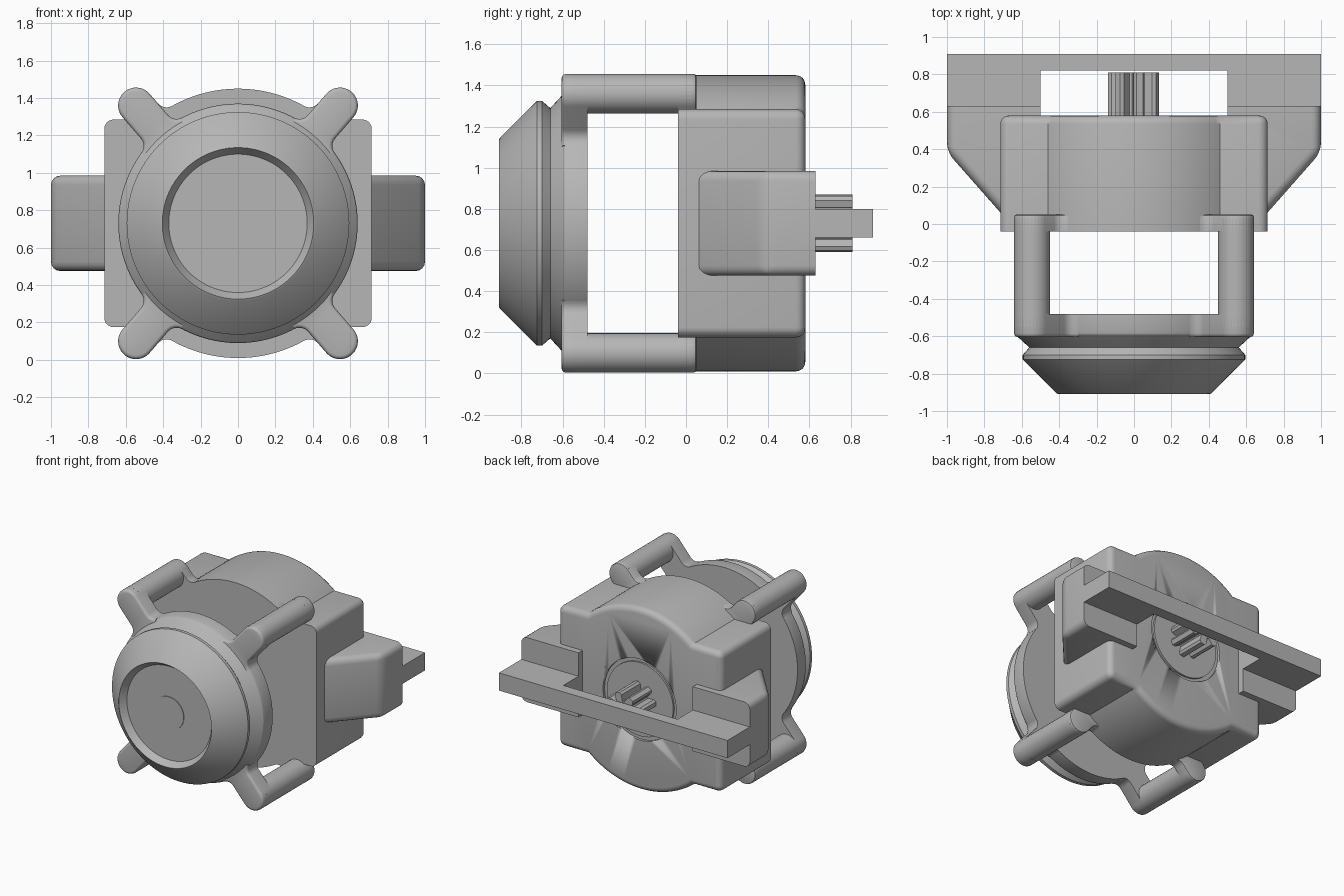
import bpy, bmesh, math
from math import sin, cos, pi, sqrt, atan2, radians

if "Cube" in bpy.data.objects:
    bpy.data.objects.remove(bpy.data.objects["Cube"])

CZ = 0.73  # height of the main axis
gray = bpy.data.materials.new("medium_gray")
gray.diffuse_color = (0.47, 0.47, 0.47, 1)
gray.use_nodes = True
gray.node_tree.nodes["Principled BSDF"].inputs["Base Color"].default_value = gray.diffuse_color


def finish(name, bm, angle=35):
    bmesh.ops.remove_doubles(bm, verts=bm.verts, dist=1e-5)
    bmesh.ops.recalc_face_normals(bm, faces=bm.faces)
    me = bpy.data.meshes.new(name)
    bm.to_mesh(me)
    bm.free()
    me.materials.append(gray)
    ob = bpy.data.objects.new(name, me)
    bpy.context.collection.objects.link(ob)
    bpy.ops.object.select_all(action='DESELECT')
    ob.select_set(True)
    bpy.context.view_layer.objects.active = ob
    bpy.ops.object.shade_smooth_by_angle(angle=radians(angle))
    return ob


def extrude(points, vec):
    """Closed 3D outline swept along a vector."""
    bm = bmesh.new()
    face = bm.faces.new([bm.verts.new(p) for p in points])
    r = bmesh.ops.extrude_face_region(bm, geom=[face])
    verts = [v for v in r['geom'] if isinstance(v, bmesh.types.BMVert)]
    bmesh.ops.translate(bm, verts=verts, vec=vec)
    bmesh.ops.recalc_face_normals(bm, faces=bm.faces)
    return bm


def prism(pts, y0, y1):
    """Outline in x, z (about the axis) swept from y0 to y1."""
    return extrude([(x, y0, z + CZ) for x, z in pts], (0, y1 - y0, 0))


def bevel(bm, rule, size, seg=4):
    edges = [e for e in bm.edges if rule(*[v.co for v in e.verts])]
    bmesh.ops.bevel(bm, geom=edges, offset=size, segments=seg,
                    profile=0.5, affect='EDGES', clamp_overlap=True)


def arc(cx, cz, r, a0, a1, n):
    return [(cx + r * cos(a0 + (a1 - a0) * i / n),
             cz + r * sin(a0 + (a1 - a0) * i / n)) for i in range(n + 1)]


def lathe(name, profile, n=96):
    """Profile of (radius, y) turned about the y axis."""
    bm = bmesh.new()
    vs = [bm.verts.new((r, y, CZ)) for r, y in profile]
    es = [bm.edges.new(p) for p in zip(vs, vs[1:])]
    bmesh.ops.spin(bm, geom=vs + es, cent=(0, 0, CZ), axis=(0, 1, 0),
                   angle=2 * pi, steps=n)
    return finish(name, bm, 25)


# Main housing: drum merged with a rounded box
R, W, H, C = 0.72, 0.715, 0.555, 0.05
a = math.asin(H / R)
half = arc(W - C, H - C, C, 0, pi / 2, 6) + arc(0, 0, R, a, pi - a, 40) \
    + arc(-W + C, H - C, C, pi / 2, pi, 6)
bm = prism(half + [(-x, -z) for x, z in half], -0.04, 0.58)
bevel(bm, lambda p, q: p.y > 0.57 and q.y > 0.57, 0.045)
housing = finish("housing", bm)

# Shallow round recess in the back of the housing
cutter = finish("recess_cutter", prism(arc(0, 0, 0.32, 0, 2 * pi, 64)[:-1], 0.56, 0.7))
mod = housing.modifiers.new("recess", 'BOOLEAN')
mod.operation, mod.object, mod.solver = 'DIFFERENCE', cutter, 'EXACT'
bpy.context.view_layer.objects.active = housing
bpy.ops.object.modifier_apply(modifier="recess")
bpy.data.objects.remove(cutter)
lathe("back_collar", [(0.29, 0.55), (0.29, 0.575), (0, 0.575)])

# Front cap: flange, groove, cone and dished face
lathe("front_cap", [(0, -0.865), (0.13, -0.865), (0.13, -0.86), (0.37, -0.86),
                    (0.405, -0.91), (0.415, -0.905), (0.595, -0.725),
                    (0.595, -0.7), (0.56, -0.66), (0.62, -0.605),
                    (0.635, -0.59), (0.64, -0.575), (0.64, -0.48), (0, -0.48)])

# Four diagonal arms joined by rods
TIP, RAD, FIL = 0.833, 0.096, 0.06
DIR = atan2(0.63, 0.545)


def arm_outline(ring, sx, sz):
    u = sqrt((ring + FIL) ** 2 - (RAD + FIL) ** 2)
    end = atan2(-(RAD + FIL), -u)             # toward the ring centre
    side = arc(u, RAD + FIL, FIL, -pi / 2, end, 6)
    pts = [(0.4, 0)] + [(x, -y) for x, y in side[::-1]]
    pts += arc(TIP, 0, RAD, -pi / 2, pi / 2, 16) + side
    return [(sx * (x * cos(DIR) - y * sin(DIR)),
             sz * (x * sin(DIR) + y * cos(DIR))) for x, y in pts]


for sx in (-1, 1):
    for sz in (-1, 1):
        tag = ("left" if sx < 0 else "right") + ("_lower" if sz < 0 else "_upper")
        bm = prism(arm_outline(0.64, sx, sz), -0.605, -0.48)
        bevel(bm, lambda p, q: p.y < -0.6 and q.y < -0.6 and
              min((p.x ** 2 + (p.z - CZ) ** 2), (q.x ** 2 + (q.z - CZ) ** 2)) > 0.25,
              0.02, 3)
        finish("front_arm_" + tag, bm)
        bm = prism(arm_outline(0.72, sx, sz), -0.04, 0.05)
        bevel(bm, lambda p, q: p.y > 0.04 and q.y > 0.04 and
              min((p.x ** 2 + (p.z - CZ) ** 2), (q.x ** 2 + (q.z - CZ) ** 2)) > 0.25,
              0.012, 2)
        finish("rear_arm_" + tag, bm)
        rod = arc(sx * 0.545, sz * 0.63, RAD, 0, 2 * pi, 32)[:-1]
        finish("rod_" + tag, prism(rod, -0.55, 0.03))

# Side lugs with tapered fronts
for s, tag in ((-1, "left"), (1, "right")):
    plan = [(0.70, 0.045), (1, 0.385), (1, 0.63), (0.5, 0.63), (0.5, 0.5), (0.70, 0.5)]
    bm = extrude([(s * x, y, 0.475) for x, y in plan], (0, 0, 0.51))

    def outer(p, q):
        flat = abs(p.z - q.z) < 0.01
        return min(abs(p.x), abs(q.x)) > 0.69 and (
            flat and max(abs(p.x), abs(q.x)) > 0.99 or
            not flat and abs(p.y - 0.385) < 0.01)
    bevel(bm, outer, 0.05)
    finish("side_lug_" + tag, bm)

# Crossbar bridging the lugs
bar = [(-1, 0.6), (-1, 0.91), (1, 0.91), (1, 0.6), (0.5, 0.6),
       (0.5, 0.82), (-0.5, 0.82), (-0.5, 0.6)]
finish("crossbar", extrude([(x, y, 0.66) for x, y in bar], (0, 0, 0.14)))

# Toothed output shaft
teeth = []
for i in range(7):
    t = pi + i * 2 * pi / 7
    for r, d in ((0.075, -0.36), (0.125, -0.24), (0.14, -0.12),
                 (0.14, 0.12), (0.125, 0.24), (0.075, 0.36)):
        teeth.append((r * cos(t + d), r * sin(t + d)))
finish("toothed_shaft", prism(teeth, 0.55, 0.81))
